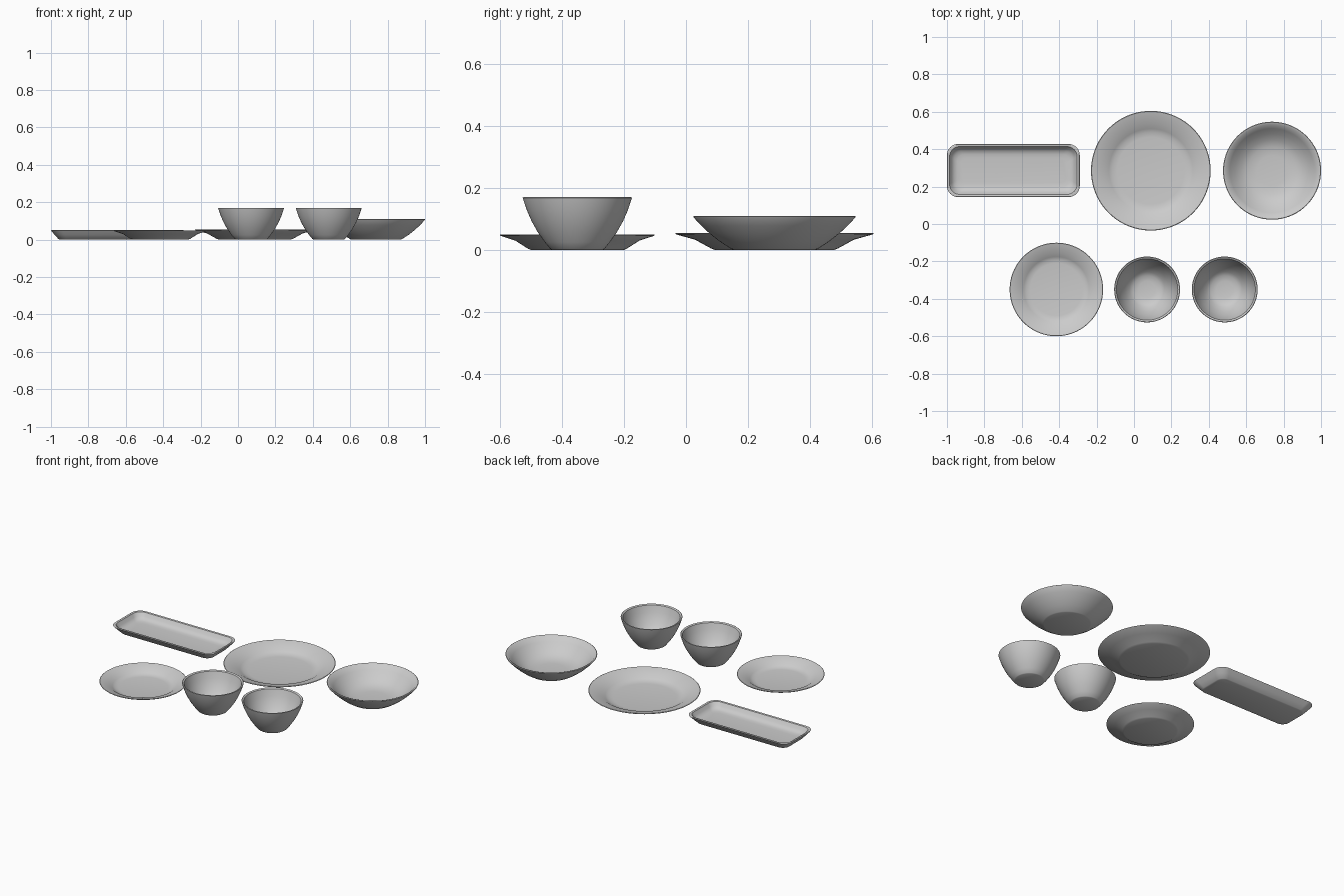
import bpy, bmesh, math

if "Cube" in bpy.data.objects:
    bpy.data.objects.remove(bpy.data.objects["Cube"])


def circle(r, n=72):
    return [(r * math.cos(2 * math.pi * i / n), r * math.sin(2 * math.pi * i / n)) for i in range(n)]


def rounded_rect(hx, hy, r, n=8):
    pts = []
    for k, (sx, sy) in enumerate([(1, 1), (-1, 1), (-1, -1), (1, -1)]):
        for i in range(n + 1):
            a = math.pi / 2 * (k + i / n)
            pts.append((sx * (hx - r) + r * math.cos(a), sy * (hy - r) + r * math.sin(a)))
    return pts


def loft(name, center, rings):
    """Skin a closed shell through (outline, z) rings, capping both ends."""
    bm = bmesh.new()
    loops = [[bm.verts.new((x, y, z)) for x, y in pts] for pts, z in rings]
    n = len(loops[0])
    for a, b in zip(loops, loops[1:]):
        for i in range(n):
            j = (i + 1) % n
            bm.faces.new((a[i], a[j], b[j], b[i]))
    bm.faces.new(loops[0][::-1])
    bm.faces.new(loops[-1])
    bmesh.ops.recalc_face_normals(bm, faces=bm.faces)
    me = bpy.data.meshes.new(name)
    bm.to_mesh(me)
    bm.free()
    ob = bpy.data.objects.new(name, me)
    ob.location = (*center, 0)
    bpy.context.collection.objects.link(ob)
    bpy.ops.object.select_all(action='DESELECT')
    ob.select_set(True)
    bpy.context.view_layer.objects.active = ob
    bpy.ops.object.shade_smooth_by_angle(angle=math.radians(35))


def round_dish(name, center, profile):
    loft(name, center, [(circle(r), z) for r, z in profile])


# plates: profile for unit radius, outside bottom -> rim -> inside floor
plate = [(0.60, 0), (0.64, 0.005), (0.80, 0.033), (0.99, 0.050), (1.0, 0.053), (0.99, 0.055),
         (0.79, 0.040), (0.70, 0.022), (0.64, 0.014), (0.56, 0.011), (0.02, 0.010)]
for name, c, r, s in [("dinner_plate", (0.09, 0.285), 0.32, 1.0),
                      ("side_plate", (-0.415, -0.35), 0.25, 0.91)]:
    round_dish(name, c, [(p * r, z * s) for p, z in plate])

# wide bowl
round_dish("wide_bowl", (0.738, 0.285),
           [(0.132, 0), (0.139, 0.003), (0.175, 0.026), (0.208, 0.052), (0.236, 0.078),
            (0.260, 0.104), (0.262, 0.108), (0.259, 0.11), (0.248, 0.107), (0.225, 0.082),
            (0.197, 0.056), (0.165, 0.032), (0.128, 0.016), (0.08, 0.012), (0.02, 0.011)])

# two deep bowls
deep = [(0.082, 0), (0.087, 0.003), (0.105, 0.025), (0.128, 0.058), (0.147, 0.092),
        (0.162, 0.126), (0.175, 0.164), (0.176, 0.168), (0.173, 0.17), (0.164, 0.165),
        (0.152, 0.126), (0.137, 0.093), (0.117, 0.060), (0.094, 0.032), (0.074, 0.018),
        (0.045, 0.013), (0.01, 0.012)]
for name, x in [("deep_bowl_left", 0.07), ("deep_bowl_right", 0.485)]:
    round_dish(name, (x, -0.35), deep)

# rectangular serving tray: (inset from the outer edge, height, corner radius)
tray = [(0.047, 0, 0.04), (0.040, 0.003, 0.045), (0.020, 0.025, 0.055), (0.002, 0.047, 0.06),
        (0, 0.050, 0.06), (0.003, 0.052, 0.06), (0.014, 0.050, 0.055), (0.026, 0.030, 0.05),
        (0.038, 0.018, 0.045), (0.055, 0.013, 0.04), (0.075, 0.011, 0.03)]
loft("serving_tray", (-0.645, 0.286),
     [(rounded_rect(0.355 - i, 0.142 - i, r), z) for i, z, r in tray])
